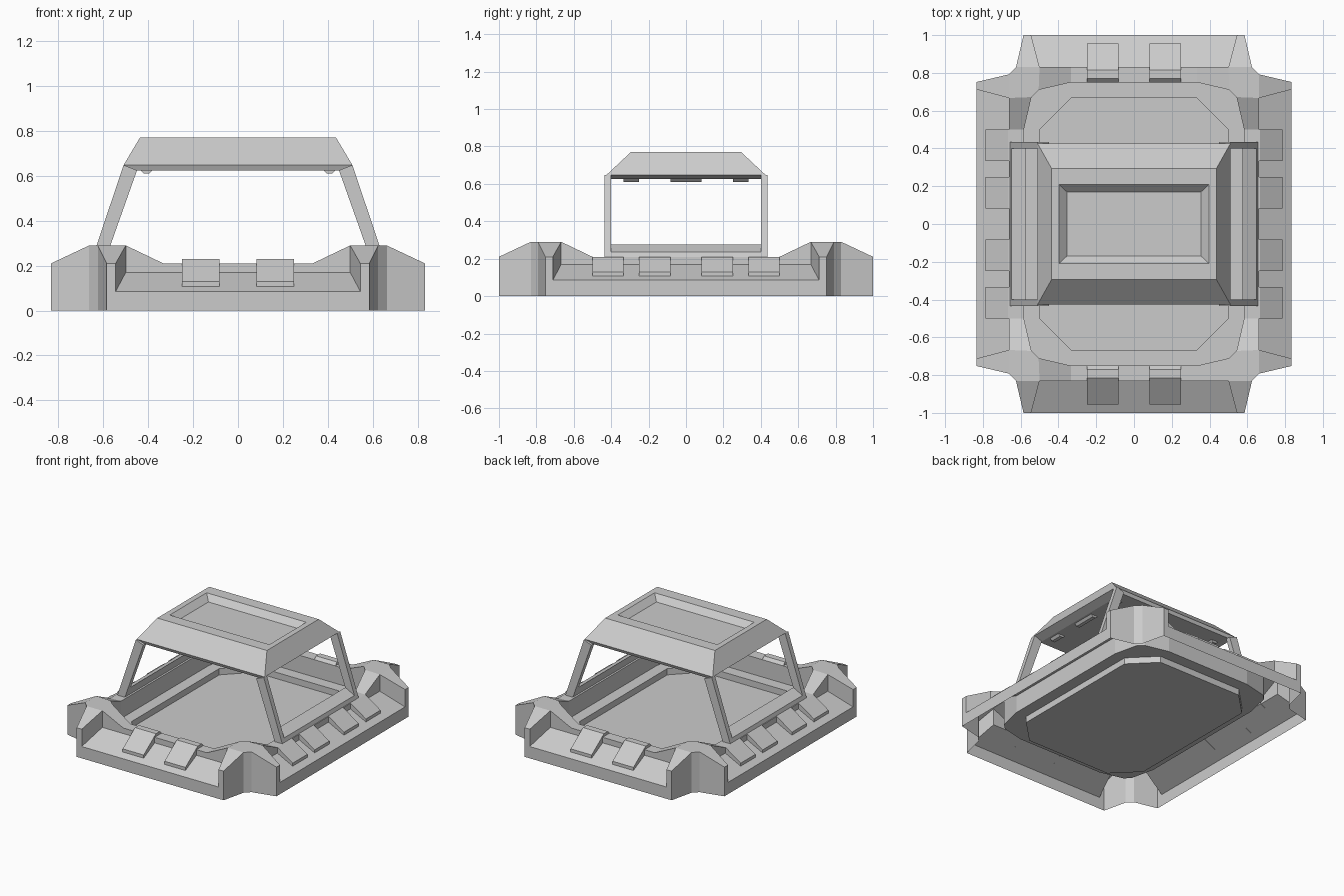
import bpy, bmesh
from mathutils import Vector

if "Cube" in bpy.data.objects:
    bpy.data.objects.remove(bpy.data.objects["Cube"])


def make(name, faces, mirror=(True, True), up_face=None):
    """Mesh from coordinate polygons, welded and mirrored about the origin."""
    bm = bmesh.new()
    for f in faces:
        bm.faces.new([bm.verts.new(p) for p in f])
    bmesh.ops.remove_doubles(bm, verts=bm.verts, dist=0.001)
    bmesh.ops.recalc_face_normals(bm, faces=bm.faces)
    if up_face is not None:
        bm.normal_update()
        bm.faces.ensure_lookup_table()
        if bm.faces[up_face].normal.z < 0:
            bmesh.ops.reverse_faces(bm, faces=bm.faces)
    me = bpy.data.meshes.new(name)
    bm.to_mesh(me)
    bm.free()
    ob = bpy.data.objects.new(name, me)
    bpy.context.collection.objects.link(ob)
    if any(mirror):
        m = ob.modifiers.new("mirror", "MIRROR")
        m.use_axis = (mirror[0], mirror[1], False)
    return ob


def bridge(rings):
    out = []
    for r, q in zip(rings, rings[1:]):
        n = len(r)
        out += [(r[i], r[(i + 1) % n], q[(i + 1) % n], q[i]) for i in range(n)]
    return out


def prism(profile, a, b, axis):
    """Extrude a (u, z) profile from a to b along x or y."""
    put = (lambda u, z, t: (t, u, z)) if axis == "x" else (lambda u, z, t: (u, t, z))
    r, q = [[put(u, z, t) for u, z in profile] for t in (a, b)]
    return [r, q] + bridge([r, q])


# --- Base shell: one quarter made of two matching arms and a corner
S = 0.167


def long_arm(a, b, z):
    return (a, b, z)


def side_arm(a, b, z):
    return (b - S, a + S if a else 0, z)


LEDGE, FLOOR = 0.085, 0.04
arm_faces = [
    [(0, 1, 0), (.545, 1, 0), (.545, 1, .085), (0, 1, .085)],
    [(.545, 1, 0), (.585, 1, 0), (.585, 1, .21), (.545, 1, .21), (.545, 1, .085)],
    [(0, 1, .085), (.545, 1, .085), (.5, .83, .17), (0, .83, .17)],
    [(.545, 1, .085), (.545, 1, .21), (.5, .83, .29), (.5, .83, .17)],
    [(0, .83, .17), (.5, .83, .17), (.5, .83, .29), (.333, .83, .21), (0, .83, .21)],
    [(.545, 1, .21), (.585, 1, .21), (.625, .83, .29), (.5, .83, .29)],
    [(.585, 1, 0), (.585, 1, .21), (.625, .83, .29), (.625, .83, 0)],
    [(0, .83, .21), (.333, .83, .21), (.333, .75, .21), (0, .75, .21)],
    [(.333, .83, .21), (.5, .83, .29), (.505, .71, .29), (.333, .75, .21)],
]
arm_inside = [
    [(0, .75, .21), (.333, .75, .21), (.333, .75, LEDGE), (0, .75, LEDGE)],
    [(.333, .75, .21), (.505, .71, .29), (.505, .71, LEDGE), (.333, .75, LEDGE)],
    [(0, .75, LEDGE), (.333, .75, LEDGE), (.333, .667, LEDGE), (0, .667, LEDGE)],
    [(.333, .75, LEDGE), (.505, .71, LEDGE), (.333, .667, LEDGE)],
    [(0, .667, LEDGE), (.333, .667, LEDGE), (.333, .667, FLOOR), (0, .667, FLOOR)],
]
L, R = long_arm, side_arm
shell = [[(0, 0, FLOOR), R(0, .667, FLOOR), R(.333, .667, FLOOR),
          L(.333, .667, FLOOR), L(0, .667, FLOOR)]]
for arm in (L, R):
    shell += [[arm(*p) for p in f] for f in arm_faces + arm_inside]


def corner(p, q):
    return [L(*p), R(*p), R(*q), L(*q)]


shell += [
    corner((.625, .83, 0), (.625, .83, .29)),
    corner((.505, .71, .29), (.505, .71, LEDGE)),
    corner((.505, .71, LEDGE), (.333, .667, LEDGE)),
    corner((.333, .667, LEDGE), (.333, .667, FLOOR)),
    [L(.5, .83, .29), L(.625, .83, .29), R(.625, .83, .29),
     R(.5, .83, .29), R(.505, .71, .29), L(.505, .71, .29)],
]
make("base_shell", shell, up_face=0)

# --- Clips lying on the sloped ledges
end_clip = [(.955, .107), (.955, .13), (.815, .23), (.77, .23), (.75, .21), (.83, .17)]
side_clip = [(.786, .107), (.786, .13), (.667, .21), (.66, .21), (.66, .17)]
make("end_clip", prism(end_clip, .083, .25, "x"))
make("side_clip_inner", prism(side_clip, .083, .25, "y"))
make("side_clip_outer", prism(side_clip, .333, .5, "y"))


# --- Roof with a sunken panel
def rect(x, y, z):
    return [(-x, -y, z), (x, -y, z), (x, y, z), (-x, y, z)]


rings = [rect(.45, .415, .625), rect(.51, .425, .648), rect(.437, .295, .77),
         rect(.397, .21, .77), rect(.355, .17, .73)]
make("roof", bridge(rings) + [rings[0], rings[-1]], mirror=(False, False))

# --- Leaning pillars and the sill that joins them on each side
pillar = [(.45, .625), (.51, .648), (.657, .21), (.597, .21)]
make("pillar", prism(pillar, .40, .435, "y"))
sill = [(.657, .21), (.648, .237), (.575, .275), (.597, .21)]
make("window_sill", prism(sill, -.40, .40, "y"), mirror=(True, False))

# --- Small studs under the roof edges
stud = [(.375, .63), (.395, .61), (.42, .61), (.44, .63)]
make("roof_stud_middle", prism(stud, -.083, .083, "y"), mirror=(True, False))
make("roof_stud_end", prism(stud, .25, .333, "y"))
